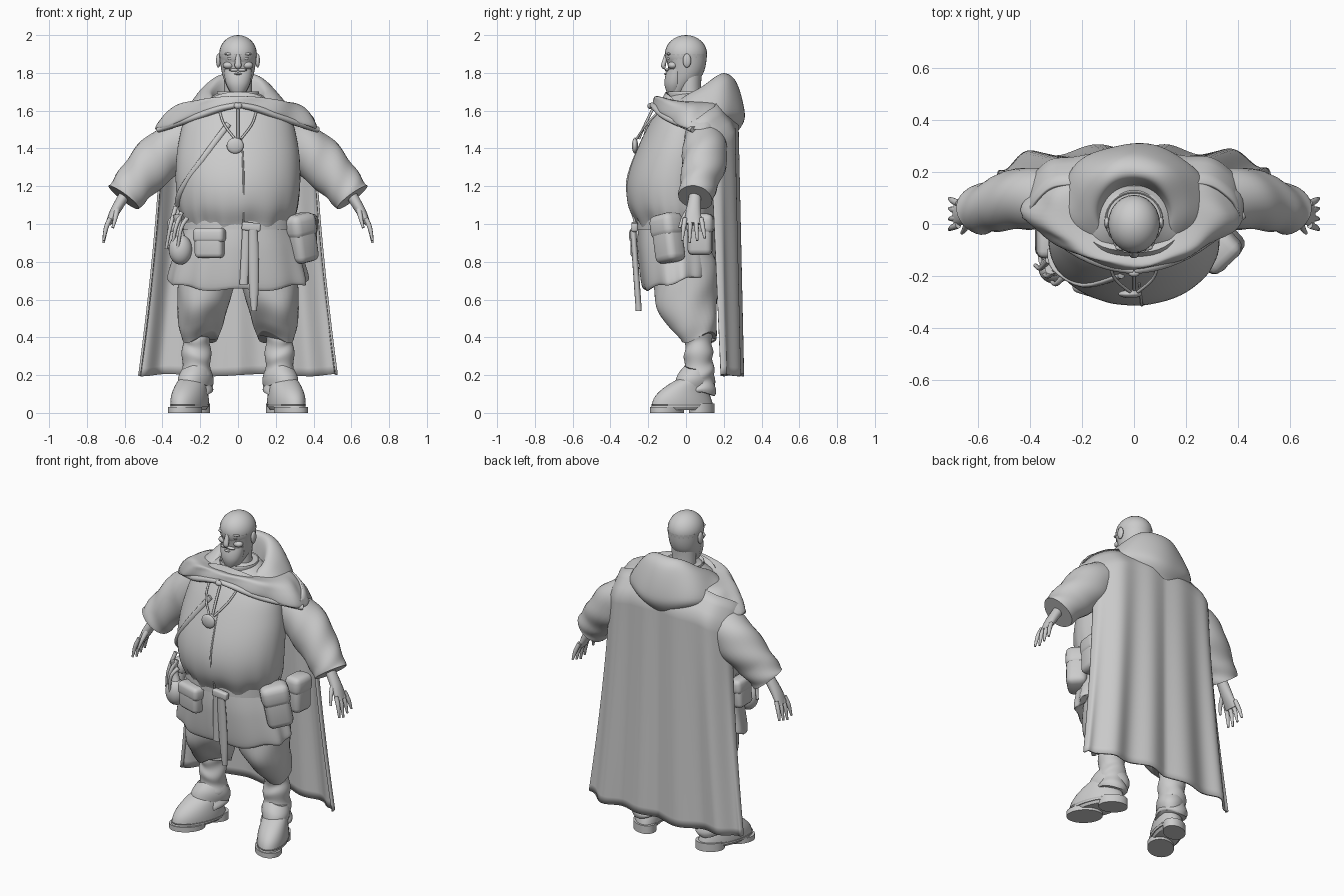
import bpy, bmesh
from math import sin, cos, pi
from mathutils import Vector, Matrix

if "Cube" in bpy.data.objects:
    bpy.data.objects.remove(bpy.data.objects["Cube"], do_unlink=True)

grey = bpy.data.materials.new("plain_grey")
grey.use_nodes = True
grey.diffuse_color = (.6, .6, .6, 1)
grey.node_tree.nodes["Principled BSDF"].inputs["Base Color"].default_value = grey.diffuse_color


def finish(name, bm, mirror=False, thick=0):
    bmesh.ops.recalc_face_normals(bm, faces=bm.faces)
    for face in bm.faces:
        face.smooth = True
    for edge in bm.edges:
        edge.smooth = edge.calc_face_angle(0) < 1
    mesh = bpy.data.meshes.new(name)
    bm.to_mesh(mesh)
    bm.free()
    mesh.materials.append(grey)
    part = bpy.data.objects.new(name, mesh)
    bpy.context.collection.objects.link(part)
    if thick:
        part.modifiers.new("Solidify", 'SOLIDIFY').thickness = thick
    if mirror:
        part.modifiers.new("Mirror", 'MIRROR')
    return part


def skin(bm, loops, closed=True):
    """Bridge rows of points into quads; closed rows become capped tubes."""
    rows = [[bm.verts.new(point) for point in loop] for loop in loops]
    count = len(rows[0])
    for a, b in zip(rows, rows[1:]):
        for i in range(count if closed else count - 1):
            j = (i + 1) % count
            bm.faces.new((a[i], a[j], b[j], b[i]))
    if closed:
        bm.faces.new(rows[0])
        bm.faces.new(rows[-1])


def spline(values, t):
    """Smooth value at t along evenly spaced keys; a plain number is constant."""
    if isinstance(values, (int, float)):
        return values
    last = len(values) - 1
    i = min(int(t * last), last - 1)
    u = t * last - i
    a, b, c, d = (values[max(0, min(last, i + k))] for k in (-1, 0, 1, 2))
    return b + (c - a + (a * 2 - b * 5 + c * 4 - d + ((b - c) * 3 + d - a) * u) * u) * (u / 2)


def no_fold(angle, t):
    return 0


def loft(name, height, width, depth, shift=0, across=0, tilt=0, fold=no_fold, lift=no_fold,
         steps=16, sides=32, **options):
    """Stack of ellipses whose measures follow profiles; fold swells, lift raises."""
    bm = bmesh.new()
    loops = []
    for k in range(steps + 1):
        t = k / steps
        x, y, z, rx, ry, slope = (spline(p, t) for p in (across, shift, height, width, depth, tilt))
        loop = []
        for i in range(sides):
            a = 2 * pi * i / sides
            s = 1 + fold(a, t)
            loop.append((x + rx * s * cos(a), y + ry * s * sin(a), z + slope * sin(a) + lift(a, t)))
        loops.append(loop)
    skin(bm, loops)
    return finish(name, bm, **options)


def tube(name, path, width, depth, fold=no_fold, steps=12, sides=12, **options):
    """Sweep an ellipse along a smooth path; depth is measured front to back."""
    bm = bmesh.new()
    keys = [Vector(p) for p in path]
    points = [spline(keys, k / steps) for k in range(steps + 1)]
    loops = []
    for k, point in enumerate(points):
        t = k / steps
        along = (points[min(k + 1, steps)] - points[max(k - 1, 0)]).normalized()
        side = along.cross(Vector((0, 1, 0))).normalized()
        front = side.cross(along)
        loop = []
        for i in range(sides):
            a = 2 * pi * i / sides
            offset = side * spline(width, t) * cos(a) + front * spline(depth, t) * sin(a)
            loop.append(point + offset * (1 + fold(a, t)))
        loops.append(loop)
    skin(bm, loops)
    return finish(name, bm, **options)


def ball(name, place, size, **options):
    bm = bmesh.new()
    bmesh.ops.create_uvsphere(bm, u_segments=24, v_segments=16, radius=1)
    bm.transform(Matrix.Translation(place) @ Matrix.Diagonal((*size, 1)))
    return finish(name, bm, **options)


def box(name, place, size, turn):
    bm = bmesh.new()
    bmesh.ops.create_cube(bm, size=1)
    bm.transform(Matrix.Diagonal((*size, 1)))
    bmesh.ops.bevel(bm, geom=bm.edges[:], offset=min(size) * .3, segments=3, affect='EDGES', profile=.5)
    bm.transform(Matrix.Translation(place) @ turn)
    return finish(name, bm)


# Head and face
ball("cranium", (0, 0, 1.9), (.1, .112, .1))
loft("jaw", height=(1.69, 1.9), width=(.04, .084, .1), depth=(.04, .09, .112), shift=(-.05, 0, 0))
loft("neck", height=(1.6, 1.85), width=.073, depth=(.075, .06, .07), shift=.02)
loft("beard", height=(1.67, 1.82), width=(.02, .064, .076), depth=(.02, .054, .05), shift=(-.07, -.05))
tube("nose", [(0, -.1, 1.9), (0, -.12, 1.84), (0, -.108, 1.83)], width=(.01, .018, .01), depth=.012)
ball("moustache", (.02, -.1, 1.815), (.028, .012, .008), mirror=True)
ball("lower_lip", (0, -.106, 1.795), (.02, .01, .006))
ball("brows", (.042, -.09, 1.9), (.03, .013, .008), mirror=True)
ball("eyes", (.04, -.09, 1.877), (.016, .01, .008), mirror=True)
ball("cheeks", (.05, -.07, 1.84), (.03, .026, .02), mirror=True)
ball("ears", (.104, .005, 1.865), (.012, .022, .037), mirror=True)

# Clothed torso, gathered along the lower edge
loft("vest", height=(.99, 1.7), width=(.285, .318, .33, .315, .26, .1), depth=(.205, .24, .24, .21, .16, .1),
     shift=(-.05, -.07, -.02, .03), sides=96, steps=28,
     fold=lambda a, t: .02 * sin(17 * a + 2 * sin(3 * a)) * (1 - t) ** 6,
     lift=lambda a, t: .012 * sin(8 * a) * (1 - t) ** 4)
tube("vest_front_seam", [(.02, -.225, 1.46), (.03, -.312, 1.22), (.03, -.268, 1)], width=.005, depth=.006)
loft("collar", height=(1.58, 1.7, 1.66), width=(.1, .112, .08), depth=(.1, .11, .08), shift=.014)
loft("tunic_skirt", height=(1.03, .86, .7, .75), width=(.27, .33, .37, .3), depth=(.2, .21, .19, .15),
     shift=(-.05, -.03), tilt=(0, 0, .045, .04), sides=96, steps=24,
     fold=lambda a, t: .035 * t * sin(11 * a + sin(3 * a)), lift=lambda a, t: .012 * t * sin(7 * a))
loft("belt", height=(.97, 1.02), width=.298, depth=.21, shift=-.05)

# Trousers bloused over wrinkled boots
loft("trousers", height=(.85, .4), width=(.16, .155, .15, .135, .118, .095),
     depth=(.16, .165, .17, .16, .13, .095), across=(.15, .205), shift=(-.02, 0, 0, 0, .035, .065),
     steps=28, mirror=True, fold=lambda a, t: .035 * t * sin(5 * a + 12 * t),
     lift=lambda a, t: .03 * t * sin(2 * a))
loft("boot_shafts", height=(.42, .1), width=(.07, .077, .085), depth=(.07, .077, .09), across=.22, shift=.067,
     steps=40, fold=lambda a, t: .06 * sin(22 * t + sin(a)), lift=lambda a, t: .012 * sin(2 * a + 8 * t), mirror=True)
shoe_parts = [
    loft("boot_feet", height=(.03, .2), width=(.09, .09, .078, .06), depth=(.165, .15, .105, .06),
         across=.25, shift=(-.02, -.01, .06), mirror=True),
    loft("ankle_wraps", height=(.13, .23), width=(.08, .09, .075), depth=(.1, .1, .075), across=.24,
         shift=(.04, .07), tilt=-.02, lift=lambda a, t: .01 * sin(2 * a), mirror=True),
    loft("soles", height=(0, .03), width=.086, depth=.09, across=.25, shift=-.1, steps=1, mirror=True),
    loft("insteps", height=(.015, .045), width=(.075, .094), depth=(.14, .167), across=.25, shift=-.02, mirror=True),
    loft("heels", height=(0, .05), width=.075, depth=.068, across=.25, shift=.084, steps=1, mirror=True)]
for part in shoe_parts:
    for vert in part.data.vertices:
        vert.co.x -= vert.co.y * .3

# Sleeves and hands
tube("sleeves", [(.25, .09, 1.48), (.41, .1, 1.355), (.54, .07, 1.22), (.603, .05, 1.14)],
     width=(.11, .13, .11, .1), depth=(.1, .12, .1, .092), steps=36, sides=28, mirror=True,
     fold=lambda a, t: .03 * sin(3 * a + 20 * t))
tube("palms", [(.59, .05, 1.17), (.65, .04, 1.07), (.687, .037, 1)],
     width=(.03, .026, .015), depth=(.03, .04, .046), mirror=True)
for k in range(4):
    base = .028 * k - .004
    fan = (k - 1.4) * .012
    tube(f"fingers_{k}", [(.677, base, 1.03), (.698, base + fan / 2, .98), (.712, base + fan, .9 + .012 * abs(k - 1))],
         width=(.012, .012, .006), depth=(.013, .012, .006), mirror=True)
tube("thumbs", [(.64, .02, 1.08), (.65, -.015, 1.03), (.663, -.034, .98)], width=(.016, .007), depth=(.016, .007),
     mirror=True)

# Cloak hanging in long folds from the shoulders
bm = bmesh.new()
rows = []
for j in range(33):
    v = j / 32
    row = []
    for i in range(81):
        u = i / 40 - 1
        half = .41 + .12 * v ** 1.5
        top = 1.66 - .12 * u * u
        wave = (.004 + .014 * v) * sin(5 * pi * abs(u) - 1 + sin(3 * u) / 2)
        back = .272 + .018 * v - (.15 - .03 * v) * abs(u) ** 3 - .1 * max(0, 1 - 12 * v)
        row.append((half * sin(1.5 * u), back + wave, top + (.2 - top) * v + .006 * v * sin(9 * u)))
    rows.append(row)
skin(bm, rows, closed=False)
finish("cloak", bm, thick=.012)


# Shoulder mantle, pulled to a point at the front, with hood and clasp
def mantle_fold(a, t):
    gather = -.16 * sin(2 * a) ** 2 if sin(a) < 0 else -.13 * sin(a)
    return t * gather + .02 * sin(9 * a + 7 * t)


loft("mantle", height=(1.65, 1.64, 1.58, 1.5, 1.55), width=(.12, .3, .385, .43, .34),
     depth=(.12, .19, .215, .225, .17), shift=(.03, .06), steps=28, sides=64,
     fold=mantle_fold, lift=lambda a, t: t * .15 * max(0, -sin(a)) ** 2)
loft("hood", height=(1.62, 1.7, 1.69, 1.6, 1.54), width=(.11, .145, .21, .28, .23), depth=(.11, .14, .19, .21, .15),
     shift=(.035, .04, .07, .1, .12), tilt=(0, .09, .075, -.02, -.05), steps=32, sides=64,
     fold=lambda a, t: .025 * t * sin(6 * a + 8 * t), lift=lambda a, t: .012 * t * sin(5 * a + 3))
tube("mantle_folds", [(.42, .04, 1.5), (.24, -.085, 1.56), (.1, -.15, 1.61), (0, -.178, 1.63)],
     width=(.016, .02, .014), depth=(.02, .03, .016), mirror=True)
ball("clasp", (0, -.19, 1.625), (.022, .014, .016))

# Pendant, cords and chest strap
tube("pendant_cords", [(.1, -.13, 1.61), (.075, -.208, 1.53), (.015, -.262, 1.45)], width=.006, depth=.006, mirror=True)
tube("neck_lace", [(0, -.17, 1.62), (0, -.215, 1.53), (0, -.25, 1.45)], width=.007, depth=.007)
ball("pendant", (-.015, -.27, 1.415), (.045, .016, .042))
tube("chest_strap", [(-.05, -.2, 1.53), (-.19, -.236, 1.34), (-.3, -.175, 1.18), (-.32, -.1, 1.1)], width=.016, depth=.01)


# Pouches with flaps, flask and tools on the belt
def pouch(name, place, size, yaw, lean):
    turn = Matrix.Rotation(yaw, 4, 'Z') @ Matrix.Rotation(lean, 4, 'Y')
    wide, deep, tall = size
    box(name, place, size, turn)
    box(name + "_flap", Vector(place) + turn @ Vector((0, 0, tall / 4)), (wide * 1.1, deep * 1.1, tall / 2), turn)


pouch("left_front_pouch", (.335, -.095, .925), (.15, .12, .26), yaw=.75, lean=-.18)
pouch("left_rear_pouch", (.365, .075, .945), (.13, .1, .22), yaw=1.45, lean=0)
pouch("right_front_pouch", (-.15, -.24, .9), (.155, .08, .16), yaw=-.3, lean=0)
pouch("right_side_pouch", (-.335, -.06, .95), (.08, .13, .17), yaw=0, lean=.1)
ball("flask", (-.305, -.175, .865), (.062, .055, .08))
tube("flask_neck", [(-.305, -.175, .92), (-.32, -.17, 1.05)], width=(.03, .018, .024), depth=(.03, .018, .024))
for k in range(3):
    x, y = .03 * k - .33, -.14 - .03 * k
    tube(f"hanging_tool_{k}", [(x, y, 1.09 - .03 * k), (x - .03, y - .03, .98), (x - .05, y - .02, .87)],
         width=(.012, .008), depth=(.012, .008))

# Belt buckle, hanging strap and sheathed dagger
box("belt_buckle", (.07, -.272, .985), (.1, .035, .045), Matrix.Rotation(.1, 4, 'Y'))
tube("belt_tail", [(.045, -.275, .98), (.03, -.258, .68)], width=.022, depth=.01)
tube("dagger_sheath", [(.08, -.28, .97), (.085, -.25, .54)], width=(.024, .028, .026, .015), depth=.016)
